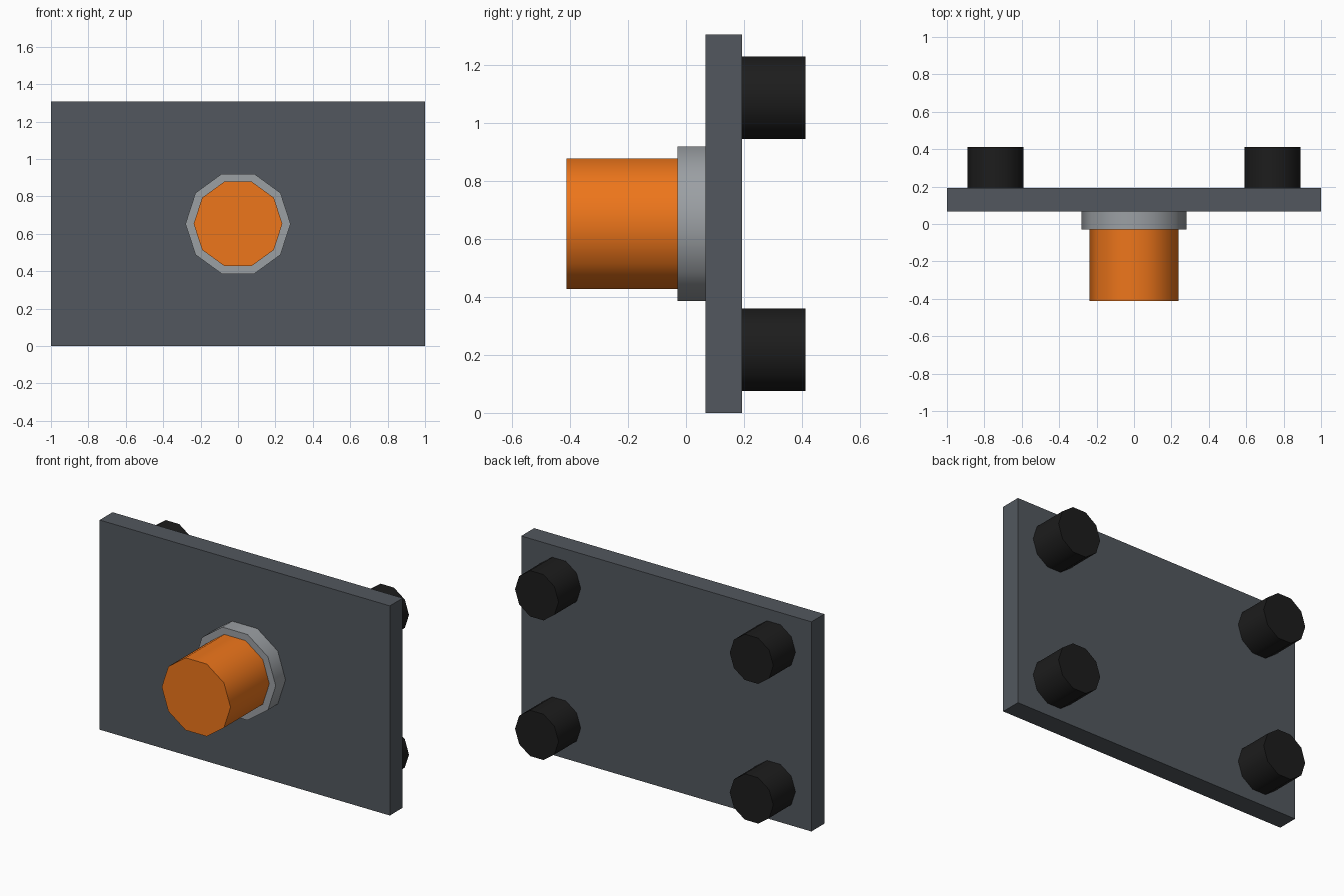
import bpy, math

if "Cube" in bpy.data.objects:
    bpy.data.objects.remove(bpy.data.objects["Cube"])

CZ = 0.653  # height of the plate centre


def paint(obj, name, rgb):
    mat = bpy.data.materials.get(name) or bpy.data.materials.new(name)
    mat.diffuse_color = (*rgb, 1)
    mat.use_nodes = True
    mat.node_tree.nodes["Principled BSDF"].inputs["Base Color"].default_value = mat.diffuse_color
    obj.data.materials.append(mat)


def peg(name, x, z, r, y0, y1, mat, rgb):
    """Ten-sided cylinder lying along y, with corners pointing to +x and -x."""
    bpy.ops.mesh.primitive_cylinder_add(
        vertices=10, radius=r, depth=y1 - y0, location=(x, (y0 + y1) / 2, z),
        rotation=(math.pi / 2, math.pi / 2, 0))
    obj = bpy.context.object
    obj.name = name
    bpy.ops.object.transform_apply(location=False, rotation=True, scale=True)
    bpy.ops.object.shade_smooth_by_angle(angle=math.radians(45))
    # keep a corner on the x axis
    if max(v.co.x for v in obj.data.vertices) < r * 0.99:
        obj.rotation_euler.y = math.radians(18)
    paint(obj, mat, rgb)
    return obj


# Back plate
bpy.ops.mesh.primitive_cube_add(size=1, location=(0, 0.13, CZ))
plate = bpy.context.object
plate.name = "plate"
plate.scale = (2, 0.127, 2 * CZ)
bpy.ops.object.transform_apply(location=False, rotation=False, scale=True)
paint(plate, "dark_grey", (0.085, 0.097, 0.112))

# Collar and button on the front
peg("collar", 0, CZ, 0.281, -0.03, 0.0665, "light_grey", (0.33, 0.35, 0.37))
peg("button", 0, CZ, 0.237, -0.412, -0.03, "orange", (0.85, 0.18, 0.011))

# Four feet on the back
for sx, side in ((-1, "left"), (1, "right")):
    for sz, level in ((-1, "lower"), (1, "upper")):
        peg(f"foot_{level}_{side}", sx * 0.74, CZ + sz * 0.435, 0.15,
            0.1935, 0.412, "black", (0.012, 0.012, 0.012))
